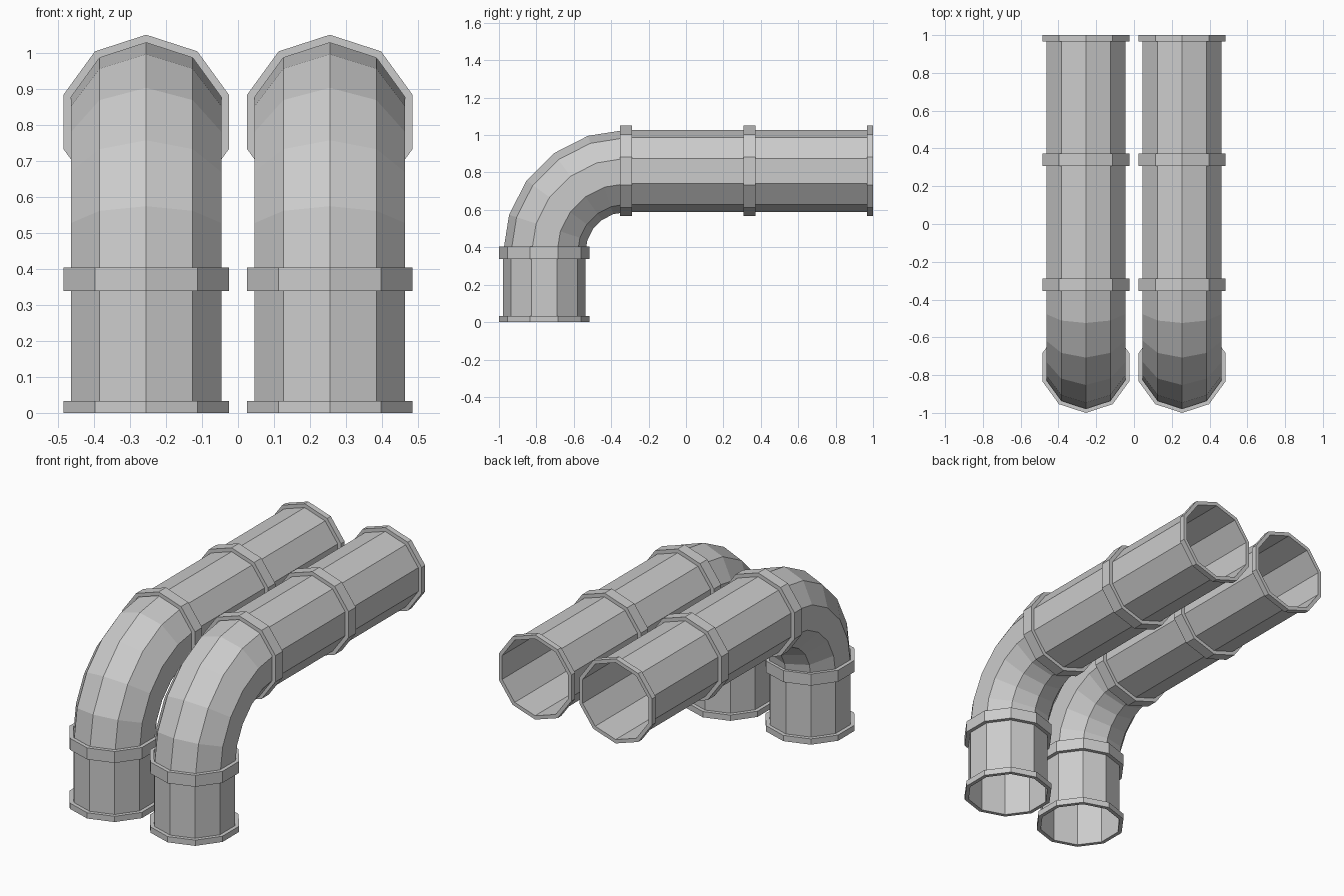
import bpy
from math import sin, cos, pi
from mathutils import Vector

if "Cube" in bpy.data.objects:
    bpy.data.objects.remove(bpy.data.objects["Cube"])

SIDES = 10
R_PIPE, R_COLLAR = 0.22, 0.242
PIPE_X = 0.255                     # each pipe's offset from the centre
LEG_Y, RUN_Z = -0.758, 0.808       # axis of upright leg / horizontal run
BEND = 0.437                       # elbow radius
BEND_Y, BEND_Z = LEG_Y + BEND, RUN_Z - BEND
X_AXIS = Vector((1, 0, 0))
UP, BACK = Vector((0, 0, 1)), Vector((0, 1, 0))


def loft(name, stations):
    """Skin ten-sided rings; a station is (centre, direction, radius)."""
    verts, faces = [], []
    for centre, direction, radius in stations:
        normal = direction.cross(X_AXIS)
        for k in range(SIDES):
            a = 2 * pi * (k + 0.5) / SIDES - pi / SIDES + pi / 2
            verts.append(centre + radius * (cos(a) * X_AXIS + sin(a) * normal))
    for i in range(len(stations) - 1):
        for k in range(SIDES):
            n = (k + 1) % SIDES
            p, q = i * SIDES, (i + 1) * SIDES
            faces.append((p + k, p + n, q + n, q + k))
    mesh = bpy.data.meshes.new(name)
    mesh.from_pydata(verts, [], faces)
    obj = bpy.data.objects.new(name, mesh)
    bpy.context.collection.objects.link(obj)
    # second pipe of the pair
    obj.modifiers.new("pair", 'MIRROR').use_mirror_merge = False
    return obj


def on_leg(z):
    return Vector((PIPE_X, LEG_Y, z))


def on_run(y):
    return Vector((PIPE_X, y, RUN_Z))


def collar(name, start, end, direction):
    loft(name, [(start, direction, R_PIPE), (start, direction, R_COLLAR),
                (end, direction, R_COLLAR), (end, direction, R_PIPE)])


# Open pipe walls: upright leg, five-segment elbow, horizontal run
loft("upright_pipe", [(on_leg(0), UP, R_PIPE), (on_leg(BEND_Z), UP, R_PIPE)])
elbow = []
for i in range(6):
    t = i * pi / 10
    elbow.append((Vector((PIPE_X, BEND_Y - BEND * cos(t), BEND_Z + BEND * sin(t))),
                  Vector((0, sin(t), cos(t))), R_PIPE))
loft("elbow_pipe", elbow)
loft("horizontal_pipe", [(on_run(BEND_Y), BACK, R_PIPE), (on_run(1), BACK, R_PIPE)])

# Collars at the ends and joints
H = 0.033
collar("bottom_collar", on_leg(0), on_leg(H), UP)
collar("lower_elbow_collar", on_leg(BEND_Z - H), on_leg(BEND_Z + H), UP)
MID_Y = (BEND_Y + 1) / 2
collar("upper_elbow_collar", on_run(BEND_Y - H), on_run(BEND_Y + H), BACK)
collar("middle_collar", on_run(MID_Y - H), on_run(MID_Y + H), BACK)
collar("end_collar", on_run(1 - H), on_run(1), BACK)
